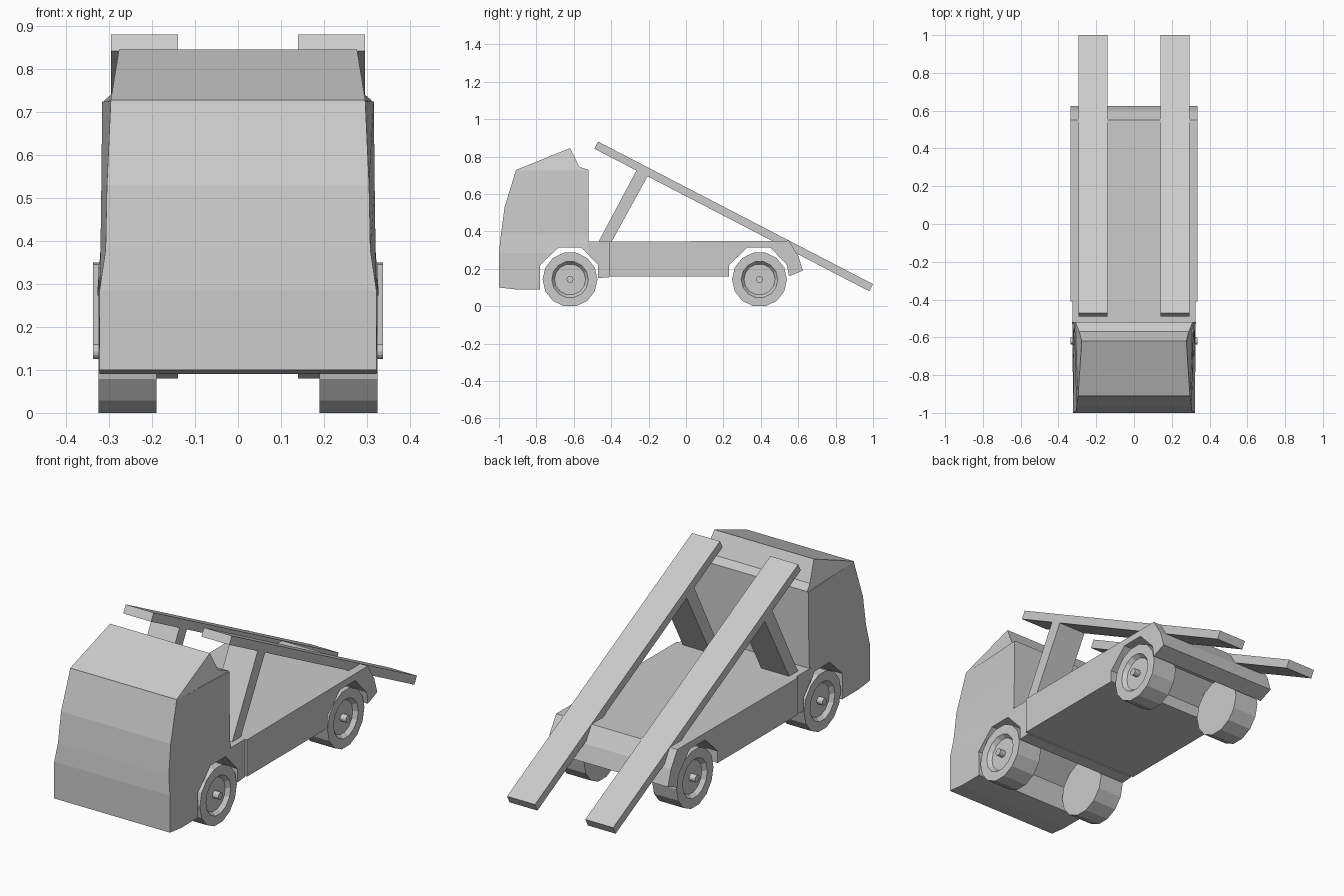
import bpy, bmesh, math

if "Cube" in bpy.data.objects:
    bpy.data.objects.remove(bpy.data.objects["Cube"])


def make_object(name, verts, faces):
    mesh = bpy.data.meshes.new(name)
    bm = bmesh.new()
    vs = [bm.verts.new(v) for v in verts]
    for f in faces:
        bm.faces.new([vs[i] for i in f])
    bmesh.ops.remove_doubles(bm, verts=bm.verts, dist=1e-5)
    bmesh.ops.recalc_face_normals(bm, faces=bm.faces)
    bm.to_mesh(mesh)
    bm.free()
    obj = bpy.data.objects.new(name, mesh)
    bpy.context.collection.objects.link(obj)
    return obj


def loft(name, rings):
    """Skin a stack of equal-length closed rings, with capped ends."""
    n = len(rings[0])
    verts = [v for ring in rings for v in ring]
    faces = [[k * n + i, k * n + (i + 1) % n, (k + 1) * n + (i + 1) % n, (k + 1) * n + i]
             for k in range(len(rings) - 1) for i in range(n)]
    faces += [list(range(n)), list(range(len(verts) - n, len(verts)))]
    return make_object(name, verts, faces)


def prism(name, profile, x0, x1):
    """Extrude a (y, z) side profile from x0 to x1."""
    return loft(name, [[(x, y, z) for y, z in profile] for x in (x0, x1)])


def wheel(name, side, y):
    n, zc = 14, 0.143
    profile = [(0.143, 0.19), (0.143, 0.325), (0.098, 0.325), (0.083, 0.305),
               (0.018, 0.305), (0.018, 0.337)]
    rings = []
    for r, x in profile:
        r = r / math.cos(math.pi / n) if r > 0.1 else r
        rings.append([(side * x, y + r * math.sin((i + 0.5) * 2 * math.pi / n),
                       zc - r * math.cos((i + 0.5) * 2 * math.pi / n)) for i in range(n)])
    return loft(name, rings)


# Cab: levels of (z, front y, front half width, back half width)
levels = [(0.09, -0.91, 0.322, 0.322), (0.10, -1.0, 0.322, 0.325), (0.285, -1.0, 0.322, 0.327),
          (0.38, -0.99, 0.308, 0.32), (0.53, -0.97, 0.305, 0.318), (0.725, -0.91, 0.296, 0.316)]
cab = loft("cab", [[(-f, y, z), (f, y, z), (b, -0.52, z), (-b, -0.52, z)]
                   for z, y, f, b in levels])

# Front wheel arch cut through the cab
cutter = prism("arch_cutter", [(-0.78, -0.1), (-0.78, 0.22), (-0.68, 0.315), (-0.56, 0.315),
                               (-0.47, 0.22), (-0.47, -0.1)], -0.5, 0.5)
cutter.hide_render = True
cutter.hide_viewport = True
cutter.display_type = 'WIRE'
cut = cab.modifiers.new("wheel_arch", 'BOOLEAN')
cut.operation = 'DIFFERENCE'
cut.solver = 'EXACT'
cut.object = cutter

# Wedge-shaped wind deflector on the roof
section = [(-0.91, 0.72, 0.296), (-0.91, 0.728, 0.296), (-0.62, 0.845, 0.277),
           (-0.57, 0.745, 0.29), (-0.52, 0.728, 0.31), (-0.52, 0.72, 0.314)]
loft("roof_deflector", [[(s * x, y, z) for y, z, x in section] for s in (-1, 1)])

# Chassis link behind the cab and the flat bed with rear arches
prism("chassis_link", [(-0.53, 0.345), (-0.41, 0.345), (-0.41, 0.155), (-0.47, 0.15),
                       (-0.47, 0.22), (-0.53, 0.283)], -0.325, 0.325)
prism("flat_bed", [(-0.41, 0.345), (0.55, 0.35), (0.60, 0.27), (0.625, 0.19), (0.55, 0.16),
                   (0.54, 0.22), (0.45, 0.315), (0.33, 0.315), (0.23, 0.22), (0.23, 0.16),
                   (-0.41, 0.16)], -0.337, 0.337)

# Paired ramps, struts and wheels
for s, label in ((-1, "left"), (1, "right")):
    prism("ramp_" + label, [(-0.47, 0.88), (-0.49, 0.842), (0.98, 0.08), (1.0, 0.118)],
          s * 0.14, s * 0.295)
    prism("ramp_strut_" + label, [(-0.47, 0.34), (-0.40, 0.34), (-0.20, 0.705), (-0.26, 0.735)],
          s * 0.14, s * 0.295)
    wheel("front_wheel_" + label, s, -0.62)
    wheel("rear_wheel_" + label, s, 0.393)
